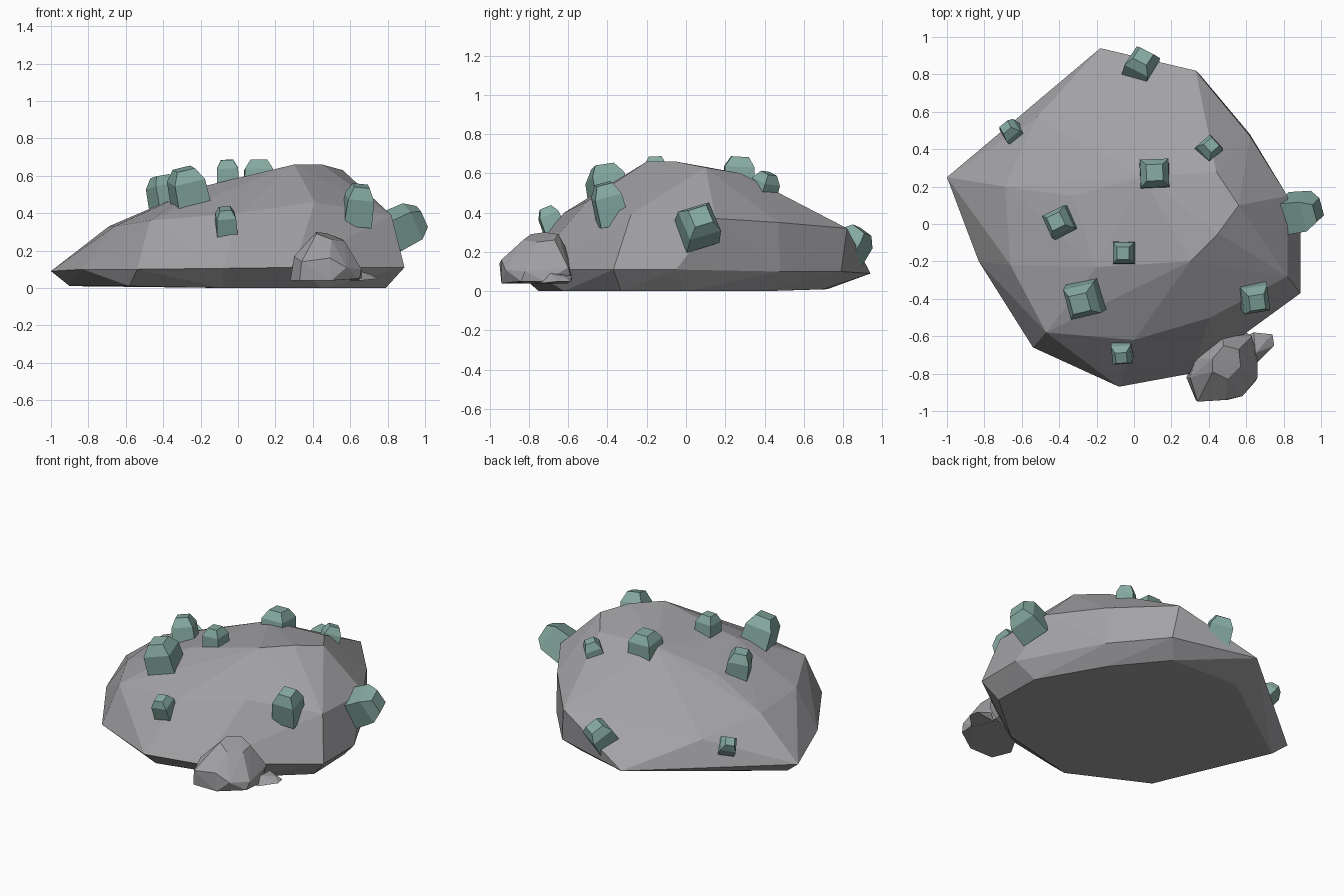
import bpy, bmesh, math
from mathutils import Vector, Matrix


def material(name, rgb):
    m = bpy.data.materials.new(name)
    m.diffuse_color = (*rgb, 1)
    return m


STONE = material("grey stone", (0.36, 0.355, 0.37))
CRYSTAL = material("pale green crystal", (0.235, 0.40, 0.355))


def finish(name, bm, mat):
    bmesh.ops.recalc_face_normals(bm, faces=bm.faces[:])
    me = bpy.data.meshes.new(name)
    bm.to_mesh(me)
    bm.free()
    me.materials.append(mat)
    ob = bpy.data.objects.new(name, me)
    bpy.context.collection.objects.link(ob)
    return ob


def hull_rock(name, points):
    """Faceted rock wrapped around a few corner points."""
    bm = bmesh.new()
    for p in points:
        bm.verts.new(p)
    bmesh.ops.convex_hull(bm, input=bm.verts[:])
    bmesh.ops.delete(bm, geom=[v for v in bm.verts if not v.link_faces], context='VERTS')
    return finish(name, bm, STONE)


def crystal(name, centre, axis, spin, width, height):
    """Square block with a bevelled cap, pointing along axis."""
    bm = bmesh.new()
    rings = []
    for w, h in ((1.0, -0.5), (0.94, 0.2), (0.55, 0.5)):
        rings.append([bm.verts.new((sx * w * width / 2, sy * w * width / 2, h * height))
                      for sx, sy in ((-1, -1), (1, -1), (1, 1), (-1, 1))])
    bm.faces.new(rings[0][::-1])
    bm.faces.new(rings[-1])
    for a, b in zip(rings, rings[1:]):
        for i in range(4):
            j = (i + 1) % 4
            bm.faces.new((a[i], a[j], b[j], b[i]))
    # tilt from vertical to the axis, after spinning about it
    tilt = Vector((0, 0, 1)).rotation_difference(Vector(axis)).to_matrix().to_4x4()
    bm.transform(Matrix.Translation(centre) @ tilt @ Matrix.Rotation(math.radians(spin), 4, 'Z'))
    finish(name, bm, CRYSTAL)


# main boulder: base, widest rim, shoulders, crown
hull_rock("boulder", [
    (-0.90, 0.22, 0.01), (-0.58, -0.52, 0.01), (-0.08, -0.75, 0.0), (0.45, -0.62, 0.0),
    (0.79, -0.33, 0.0), (0.78, 0.0, 0.0), (0.55, 0.40, 0.0), (0.28, 0.70, 0.01), (-0.2, 0.72, 0.01),
    (-1.0, 0.25, 0.09), (-0.83, -0.20, 0.1), (-0.54, -0.66, 0.1), (-0.08, -0.87, 0.105),
    (0.30, -0.80, 0.11), (0.89, -0.37, 0.11), (0.89, -0.05, 0.11), (0.62, 0.48, 0.1),
    (0.36, 0.79, 0.10), (-0.18, 0.94, 0.09),
    (-0.52, 0.57, 0.25), (-0.69, 0.20, 0.33), (-0.66, -0.22, 0.33), (-0.47, -0.58, 0.36),
    (0.0, -0.62, 0.40), (0.41, -0.50, 0.46), (0.82, -0.28, 0.39), (0.82, 0.15, 0.37),
    (0.62, 0.47, 0.35), (0.33, 0.82, 0.32),
    (-0.20, -0.23, 0.54), (0.30, -0.20, 0.66), (0.45, -0.05, 0.66), (0.56, 0.10, 0.63),
    (0.44, 0.28, 0.60), (0.05, 0.25, 0.60), (-0.33, 0.15, 0.48)])

# small stone and chip in front
hull_rock("small_stone", [
    (0.28, -0.82, 0.04), (0.33, -0.94, 0.04), (0.50, -0.94, 0.04), (0.65, -0.84, 0.05),
    (0.66, -0.72, 0.05), (0.60, -0.58, 0.05), (0.36, -0.68, 0.04),
    (0.30, -0.82, 0.17), (0.34, -0.95, 0.14), (0.49, -0.94, 0.16), (0.58, -0.92, 0.11),
    (0.66, -0.82, 0.10), (0.63, -0.60, 0.12), (0.47, -0.60, 0.20), (0.33, -0.72, 0.18),
    (0.42, -0.72, 0.30), (0.42, -0.79, 0.29), (0.50, -0.83, 0.26), (0.57, -0.76, 0.25),
    (0.56, -0.67, 0.26), (0.48, -0.65, 0.29)])
hull_rock("stone_chip", [
    (0.60, -0.60, 0.04), (0.74, -0.59, 0.05), (0.75, -0.65, 0.05), (0.66, -0.74, 0.04),
    (0.60, -0.72, 0.06), (0.64, -0.58, 0.08), (0.71, -0.62, 0.075), (0.65, -0.69, 0.09)])

# crystals: centre, axis, spin, width, height
for i, c in enumerate([
    ((0.11, 0.27, 0.60), (0.0, 0.06, 1), 2, 0.16, 0.17),
    ((0.40, 0.40, 0.53), (0.2, 0.32, 1), 42, 0.11, 0.15),
    ((0.04, 0.85, 0.24), (0.1, 0.5, 0.75), 60, 0.15, 0.17),
    ((-0.65, 0.49, 0.21), (-0.55, 0.4, 0.75), 35, 0.10, 0.14),
    ((-0.40, 0.01, 0.51), (-0.2, 0.05, 1), 25, 0.14, 0.18),
    ((-0.055, -0.155, 0.61), (-0.05, -0.03, 1), 0, 0.12, 0.15),
    ((-0.27, -0.405, 0.535), (-0.2, -0.2, 1), 14, 0.18, 0.21),
    ((-0.065, -0.69, 0.36), (-0.05, -0.35, 0.85), 5, 0.11, 0.14),
    ((0.645, -0.395, 0.445), (0.12, -0.22, 0.9), 8, 0.15, 0.21),
    ((0.90, 0.065, 0.34), (0.85, 0.1, 0.42), 25, 0.18, 0.19),
]):
    crystal(f"crystal_{i + 1}", *c)
